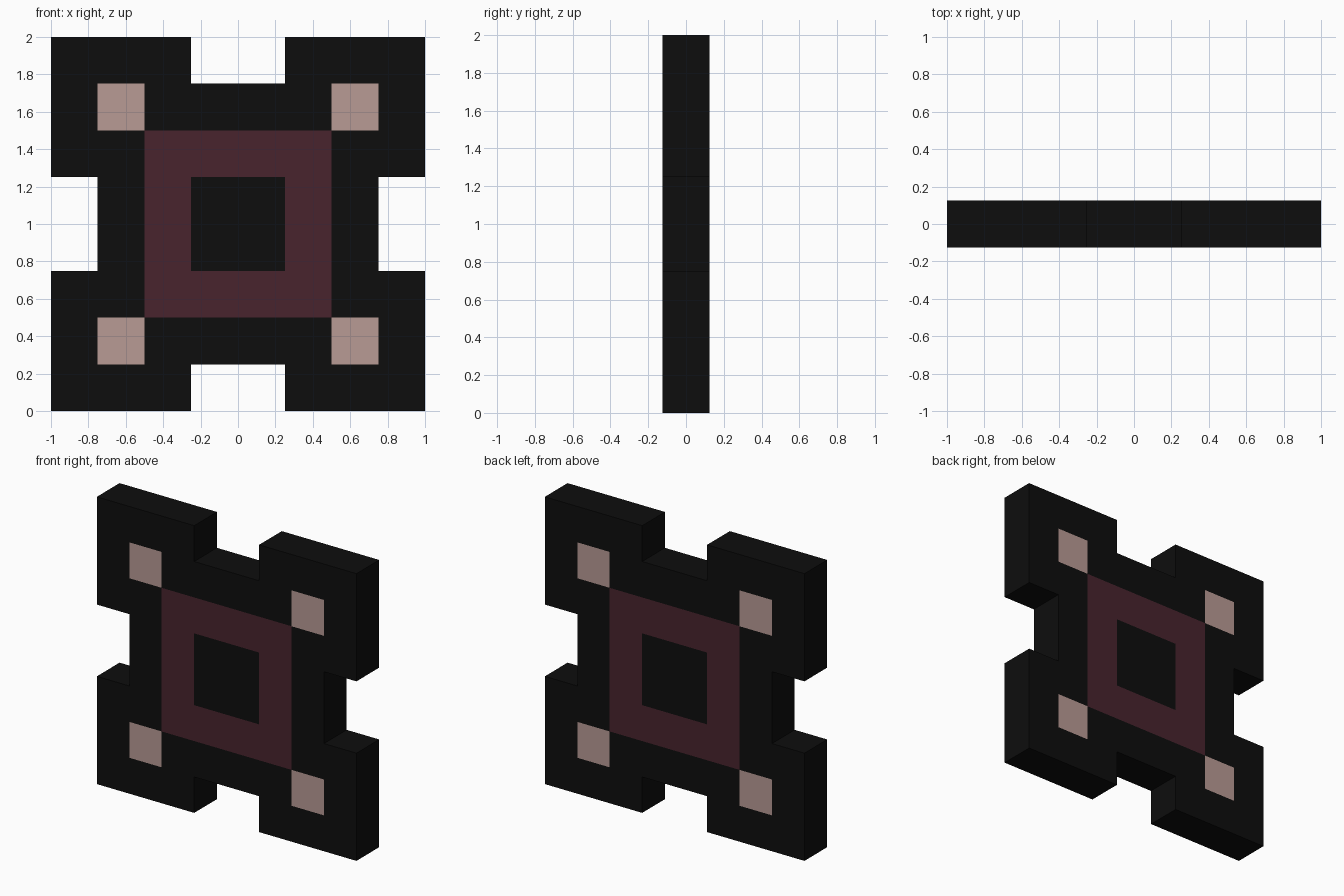
import bpy, bmesh

if "Cube" in bpy.data.objects:
    bpy.data.objects.remove(bpy.data.objects["Cube"])

CELL = 0.25      # the tile is an 8 x 8 grid of square cells
HALF = 0.125     # half thickness


def material(name, rgb):
    m = bpy.data.materials.new(name)
    m.diffuse_color = (*rgb, 1.0)
    m.use_nodes = True
    m.node_tree.nodes["Principled BSDF"].inputs["Base Color"].default_value = m.diffuse_color
    return m


mats = [material("black", (0.0042, 0.0042, 0.0042)),
        material("maroon", (0.066, 0.017, 0.027)),
        material("dusty_pink", (0.485, 0.327, 0.300))]


def cell_colour(x, z):
    """Colour index from the distance to the tile centre, None = notch."""
    a, b = sorted((abs(x), abs(z - 1)))
    if b > 0.75 and a < 0.25:
        return None                      # notch in the middle of each side
    if 0.25 < b < 0.5:
        return 1                         # square ring
    if 0.5 < a and b < 0.75:
        return 2                         # corner studs
    return 0


# Front outline: grid cells without the four notches
bm = bmesh.new()
verts = {}


def vert(i, k):
    if (i, k) not in verts:
        verts[i, k] = bm.verts.new((i * CELL - 1, -HALF, k * CELL))
    return verts[i, k]


for i in range(8):
    for k in range(8):
        colour = cell_colour((i + 0.5) * CELL - 1, (k + 0.5) * CELL)
        if colour is not None:
            f = bm.faces.new([vert(i, k), vert(i + 1, k),
                              vert(i + 1, k + 1), vert(i, k + 1)])
            f.material_index = colour

# Thickness: extrude to the back, side walls stay black
front = bm.faces[:]
ext = bmesh.ops.extrude_face_region(bm, geom=front, use_keep_orig=True)
bmesh.ops.translate(bm, vec=(0, 2 * HALF, 0),
                    verts=[g for g in ext["geom"] if isinstance(g, bmesh.types.BMVert)])
bmesh.ops.recalc_face_normals(bm, faces=bm.faces)
for f in bm.faces:
    c = f.calc_center_median()
    f.material_index = cell_colour(c.x, c.z) if abs(f.normal.y) > 0.5 else 0

mesh = bpy.data.meshes.new("notched_tile")
bm.to_mesh(mesh)
bm.free()
for m in mats:
    mesh.materials.append(m)
bpy.context.collection.objects.link(bpy.data.objects.new("notched_tile", mesh))
